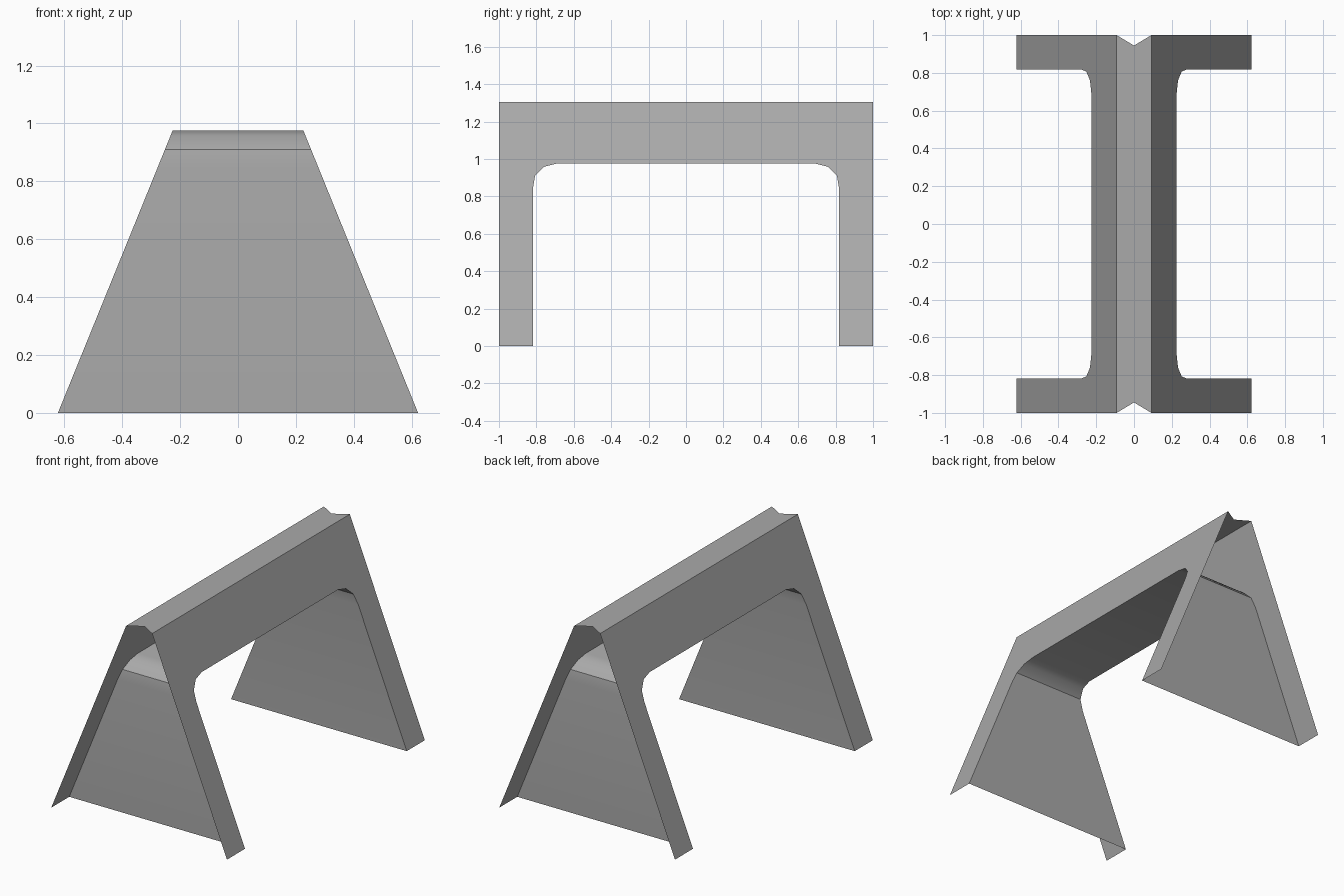
import bpy, math

cube = bpy.data.objects.get("Cube")
if cube:
    bpy.data.objects.remove(cube, do_unlink=True)

HEIGHT, FOOT, RIDGE = 1.305, 0.622, 0.092   # height, half width at the foot and ridge

# Single flat material
grey = bpy.data.materials.new("plain_grey")
grey.use_nodes = True
colour = (0.4, 0.4, 0.4, 1)
grey.diffuse_color = colour
grey.node_tree.nodes["Principled BSDF"].inputs["Base Color"].default_value = colour


def half_width(z):
    return FOOT + (RIDGE - FOOT) * z / HEIGHT


def make_part(name, verts, faces, smooth=False):
    mesh = bpy.data.meshes.new(name)
    mesh.from_pydata(verts, [], faces)
    mesh.materials.append(grey)
    obj = bpy.data.objects.new(name, mesh)
    bpy.context.collection.objects.link(obj)
    if smooth:
        bpy.ops.object.select_all(action="DESELECT")
        obj.select_set(True)
        bpy.context.view_layer.objects.active = obj
        bpy.ops.object.shade_smooth_by_angle(angle=math.radians(33))
    return obj


# Arch opening as (y, z), mirrored front to back
half_arch = [(-0.818, 0), (-0.818, 0.845), (-0.807, 0.91), (-0.76, 0.958), (-0.69, 0.976)]
arch = half_arch + [(-y, z) for y, z in reversed(half_arch)]

# Sloping side panels, cut out by the arch
outline = [(-1, 0)] + arch + [(1, 0), (1, HEIGHT), (-1, HEIGHT)]
for name, side in (("left_panel", 1), ("right_panel", -1)):
    order = list(range(len(outline)))[::side]
    make_part(name, [(side * half_width(z), y, z) for y, z in outline], [order])

# Arch lining: inner walls, rounded corners and soffit between the panels
n = len(arch)
lining = [(s * half_width(z), y, z) for s in (-1, 1) for y, z in arch]
make_part("arch_lining", lining,
          [(i, i + 1, n + i + 1, n + i) for i in range(n - 1)], smooth=True)

# Flat ridge strip with a V notch at each end
make_part("ridge_strip",
          [(RIDGE, -1, HEIGHT), (RIDGE, 1, HEIGHT), (0, 0.945, HEIGHT),
           (-RIDGE, 1, HEIGHT), (-RIDGE, -1, HEIGHT), (0, -0.945, HEIGHT)],
          [range(6)])
